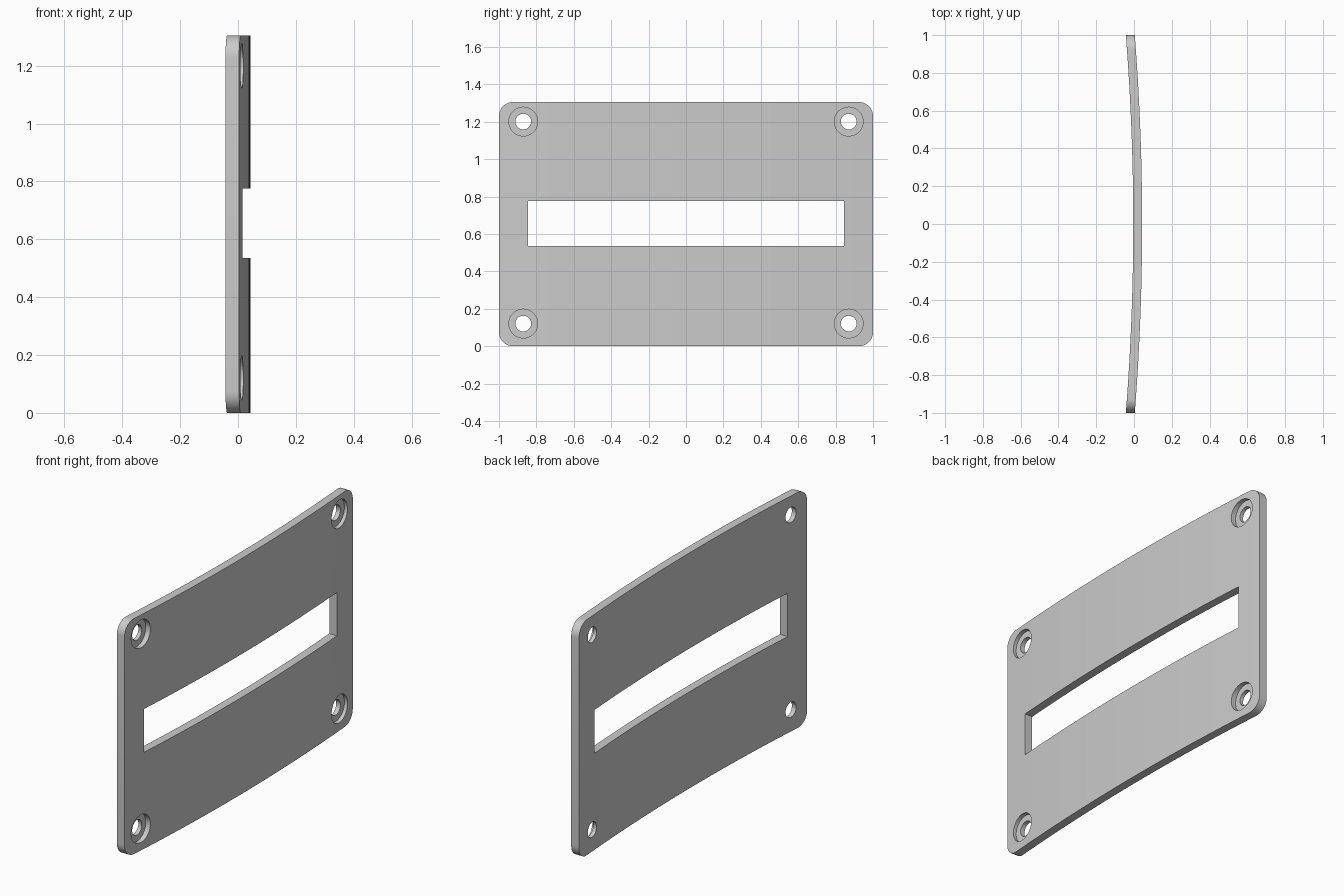
import bpy, bmesh, math
from mathutils import Vector

if "Cube" in bpy.data.objects:
    bpy.data.objects.remove(bpy.data.objects["Cube"])

H = 1.305        # plate height
T = 0.047        # plate thickness
SAG = 0.039      # bulge towards +x
X_OUT = 0.043    # crown of the outer face
CORNER = 0.075   # corner radius
HOLE_Y, HOLE_Z = 0.87, 0.54

grey = bpy.data.materials.new("grey")
grey.diffuse_color = (0.6, 0.6, 0.6, 1)
grey.use_nodes = True
grey.node_tree.nodes["Principled BSDF"].inputs["Base Color"].default_value = grey.diffuse_color


def prism(name, points, offset):
    """Solid made by sweeping a closed planar outline along an offset."""
    bm = bmesh.new()
    face = bm.faces.new([bm.verts.new(p) for p in points])
    swept = bmesh.ops.extrude_face_region(bm, geom=[face])
    bmesh.ops.translate(bm, vec=Vector(offset),
                        verts=[v for v in swept["geom"] if isinstance(v, bmesh.types.BMVert)])
    bmesh.ops.recalc_face_normals(bm, faces=bm.faces)
    mesh = bpy.data.meshes.new(name)
    bm.to_mesh(mesh)
    bm.free()
    mesh.materials.append(grey)
    obj = bpy.data.objects.new(name, mesh)
    bpy.context.collection.objects.link(obj)
    return obj


def cut(target, cutter, operation="DIFFERENCE"):
    mod = target.modifiers.new("cut", "BOOLEAN")
    mod.operation = operation
    mod.solver = "EXACT"
    mod.object = cutter
    bpy.context.view_layer.objects.active = target
    bpy.ops.object.modifier_apply(modifier=mod.name)
    bpy.data.objects.remove(cutter)


def circle(y, z, r, x, start=0.0, sweep=2 * math.pi, n=48):
    return [(x, y + r * math.cos(start + sweep * i / n),
             z + r * math.sin(start + sweep * i / n)) for i in range(n)]


# Curved plate: shallow concentric arcs, a little over-long, swept upwards
R = (1 + SAG ** 2) / (2 * SAG)
xc = X_OUT - R
half = math.asin(1.01 / (R - T))
angles = [half * (i / 16 - 1) for i in range(33)]
outline = [(xc + R * math.cos(a), R * math.sin(a), 0) for a in angles]
outline += [(xc + (R - T) * math.cos(a), (R - T) * math.sin(a), 0) for a in reversed(angles)]
plate = prism("curved_plate", outline, (0, 0, H))

# Rounded rectangular silhouette
silhouette = []
for k, (sy, sz) in enumerate([(1, 1), (-1, 1), (-1, -1), (1, -1)]):
    silhouette += circle(sy * (1 - CORNER), H / 2 + sz * (H / 2 - CORNER), CORNER, -0.3,
                         k * math.pi / 2, math.pi / 2, 12)
    a = (k + 1) * math.pi / 2
    silhouette.append((-0.3, sy * (1 - CORNER) + CORNER * math.cos(a),
                       H / 2 + sz * (H / 2 - CORNER) + CORNER * math.sin(a)))
cut(plate, prism("silhouette_cutter", silhouette, (0.6, 0, 0)), "INTERSECT")

# Long central slot
slot = [(-0.3, y, z) for y, z in [(-0.845, 0.535), (0.845, 0.535), (0.845, 0.775), (-0.845, 0.775)]]
cut(plate, prism("slot_cutter", slot, (0.6, 0, 0)))

# Counterbored screw holes in the corners
seat_x = xc + math.sqrt(R ** 2 - HOLE_Y ** 2) - 0.024
for sy in (-1, 1):
    for sz in (-1, 1):
        y, z = sy * HOLE_Y, H / 2 + 0.008 + sz * HOLE_Z
        cut(plate, prism("hole_cutter", circle(y, z, 0.042, -0.3), (0.6, 0, 0)))
        cut(plate, prism("counterbore_cutter", circle(y, z, 0.077, seat_x), (0.3, 0, 0)))

# Smooth shading with crisp rims
bpy.ops.object.select_all(action="DESELECT")
plate.select_set(True)
bpy.context.view_layer.objects.active = plate
bpy.ops.object.shade_smooth_by_angle(angle=math.radians(30))
